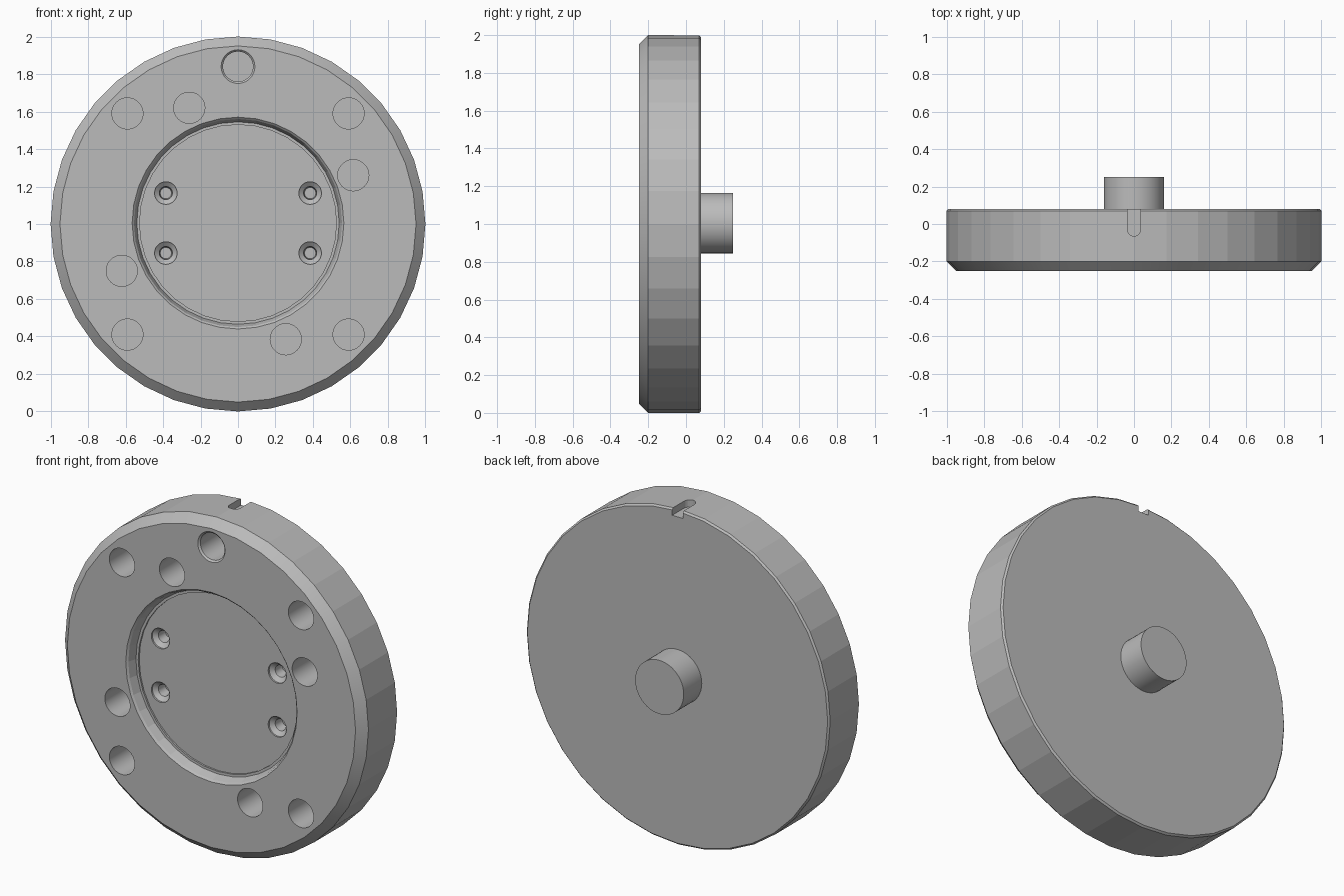
import bpy, bmesh, math
from mathutils import Matrix

if "Cube" in bpy.data.objects:
    bpy.data.objects.remove(bpy.data.objects["Cube"])

grey = bpy.data.materials.new("plain grey")
grey.use_nodes = True
grey.diffuse_color = (0.5, 0.5, 0.5, 1)
grey.node_tree.nodes["Principled BSDF"].inputs["Base Color"].default_value = (0.5, 0.5, 0.5, 1)


def finish(name, bm):
    bmesh.ops.recalc_face_normals(bm, faces=bm.faces)
    mesh = bpy.data.meshes.new(name)
    bm.to_mesh(mesh)
    bm.free()
    mesh.materials.append(grey)
    obj = bpy.data.objects.new(name, mesh)
    bpy.context.collection.objects.link(obj)
    return obj


def lathe(name, profile, x=0, z=1, sides=48):
    """Solid turned about a y-parallel axis; profile is (radius, y), capped at both ends."""
    bm = bmesh.new()
    rings = []
    for r, y in profile:
        angles = [math.tau * i / sides for i in range(sides)]
        rings.append([bm.verts.new((x + r * math.sin(a), y, z + r * math.cos(a))) for a in angles])
    for a, b in zip(rings, rings[1:]):
        for i in range(sides):
            j = (i + 1) % sides
            bm.faces.new((a[i], a[j], b[j], b[i]))
    bm.faces.new(rings[0])
    bm.faces.new(rings[-1])
    return finish(name, bm)


def cut(target, cutter):
    cutter.hide_render = True
    mod = target.modifiers.new("cut", "BOOLEAN")
    mod.operation = "DIFFERENCE"
    mod.solver = "EXACT"
    mod.object = cutter
    bpy.context.view_layer.objects.active = target
    bpy.ops.object.modifier_apply(modifier=mod.name)
    bpy.data.objects.remove(cutter)


FRONT, FLOOR, BACK = -0.25, -0.18, 0.08

# Wheel body with a chamfered front edge
body = lathe("wheel_body", [(0.95, FRONT), (1, -0.2), (1, 0.07), (0.99, BACK)], sides=36)

# Tapered central pocket with a fine step at its floor
cut(body, lathe("pocket_cutter", [(0.575, FRONT - 0.01), (0.555, FRONT + 0.01), (0.54, FLOOR - 0.01),
                                  (0.525, FLOOR - 0.01), (0.525, FLOOR)], z=1.005, sides=36))

# Blind holes around the front ring
corners = [(sx * 0.59, 1 + sz * 0.59) for sx in (-1, 1) for sz in (-1, 1)]
others = [(-0.26, 1.62), (0.615, 1.26), (-0.62, 0.75), (0.255, 0.385)]
for x, z in corners + others:
    cut(body, lathe("hole_cutter", [(0.083, FRONT - 0.1), (0.083, 0.02)], x, z))

# Chamfered hole at the top
cut(body, lathe("top_hole_cutter", [(0.1, FRONT - 0.01), (0.08, FRONT + 0.01), (0.08, 0.02)], 0, 1.84))

# Countersunk screw holes in the pocket floor
for sx in (-1, 1):
    for sz in (-1, 1):
        cut(body, lathe("screw_cutter", [(0.06, FLOOR - 0.05), (0.06, FLOOR + 0.01), (0.035, FLOOR + 0.03),
                                         (0.03, FLOOR + 0.09)], sx * 0.385, 1.005 + sz * 0.16))

# Round-ended index slot in the rim, open to the back
bm = bmesh.new()
outline = [(0.035, 0.2), (-0.035, 0.2)]
for i in range(13):
    a = math.pi * (1 + i / 12)
    outline.append((0.035 * math.cos(a), -0.03 + 0.035 * math.sin(a)))
base = bm.faces.new([bm.verts.new((x, y, 1.955)) for x, y in outline])
top = bmesh.ops.extrude_face_region(bm, geom=[base])
bmesh.ops.translate(bm, vec=(0, 0, 0.1), verts=[v for v in top["geom"] if isinstance(v, bmesh.types.BMVert)])
cut(body, finish("slot_cutter", bm))

# Stub shaft on the back
shaft = lathe("back_shaft", [(0.16, 0.06), (0.16, 0.25)], z=1.005)

# Fine cylinders read smooth, the coarser rim keeps its facets
for obj in (body, shaft):
    bpy.ops.object.select_all(action="DESELECT")
    obj.select_set(True)
    bpy.context.view_layer.objects.active = obj
    bpy.ops.object.shade_smooth_by_angle(angle=math.radians(9))
